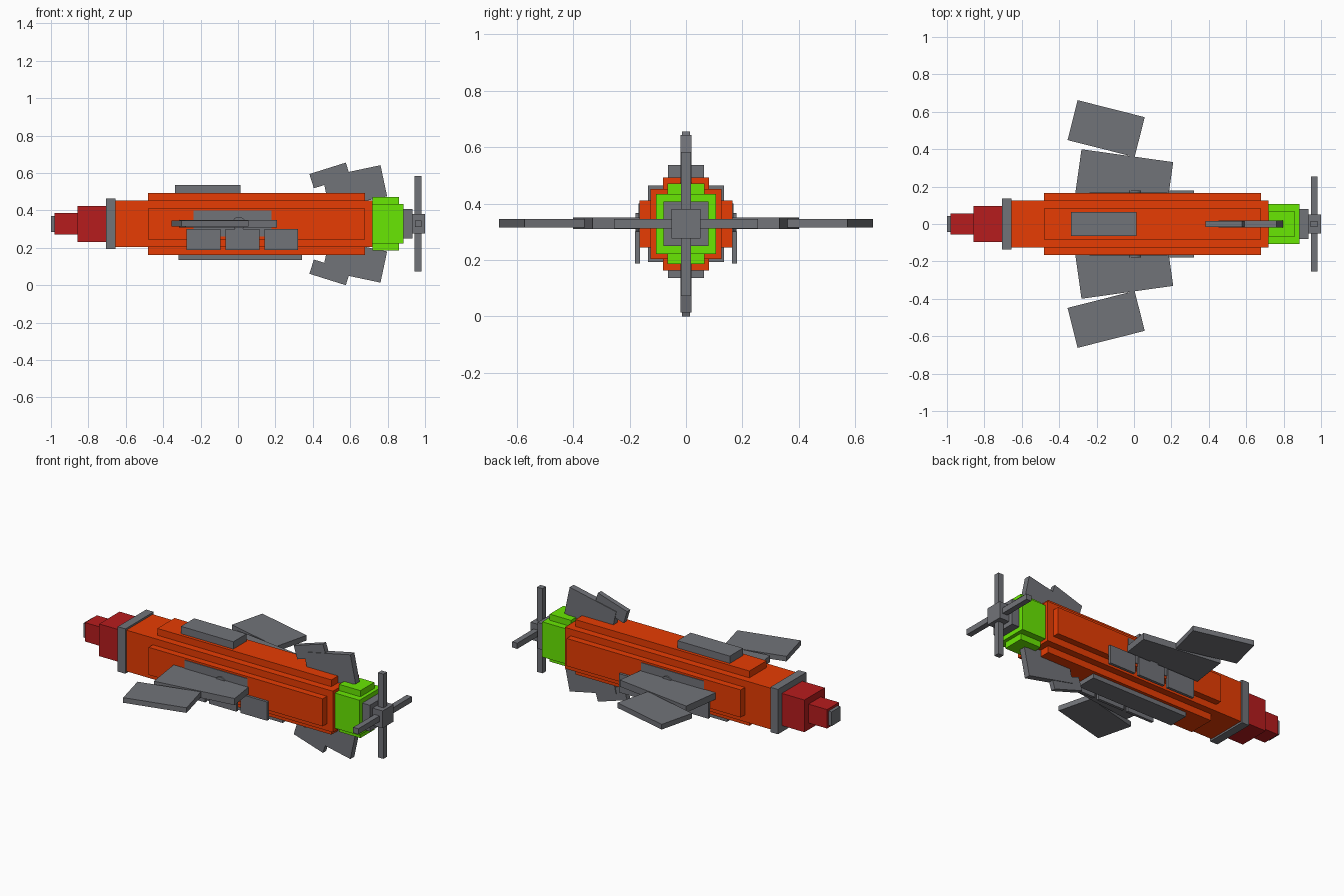
import bpy
import bmesh
from math import radians
from mathutils import Euler

cube = bpy.data.objects.get("Cube")
if cube:
    bpy.data.objects.remove(cube, do_unlink=True)

CZ = 0.328  # height of the long axis


def material(name, rgb):
    m = bpy.data.materials.new(name)
    m.use_nodes = True
    m.diffuse_color = (*rgb, 1)
    m.node_tree.nodes["Principled BSDF"].inputs["Base Color"].default_value = (*rgb, 1)
    return m


ORANGE = material("orange", (0.8, 0.045, 0.001))
GREEN = material("green", (0.14, 0.8, 0.001))
RED = material("red", (0.47, 0.0115, 0.0125))
GREY = material("grey", (0.167, 0.172, 0.19))


def add_object(name, mat, bm, center, rot):
    mesh = bpy.data.meshes.new(name)
    bm.to_mesh(mesh)
    bm.free()
    mesh.materials.append(mat)
    ob = bpy.data.objects.new(name, mesh)
    ob.location = center
    ob.rotation_euler = Euler([radians(a) for a in rot])
    bpy.context.collection.objects.link(ob)


def box(name, mat, center, size, rot=(0, 0, 0)):
    """Box of the given full size, turned by rot degrees."""
    bm = bmesh.new()
    bmesh.ops.create_cube(bm, size=1)
    bmesh.ops.scale(bm, vec=size, verts=bm.verts)
    add_object(name, mat, bm, center, rot)


def disc(name, mat, center, radius, depth):
    """Short cylinder lying along y."""
    bm = bmesh.new()
    bmesh.ops.create_cone(bm, cap_ends=True, segments=16, radius1=radius, radius2=radius, depth=depth)
    add_object(name, mat, bm, center, (90, 0, 0))


def span(name, mat, x, y, z):
    """Box between (low, high) pairs."""
    pairs = (x, y, z)
    box(name, mat, [(a + b) / 2 for a, b in pairs], [b - a for a, b in pairs])


def axial(name, mat, x0, x1, half_y, half_z):
    """Box centred on the long axis."""
    span(name, mat, (x0, x1), (-half_y, half_y), (CZ - half_z, CZ + half_z))


# Body and its raised strips
axial("body", ORANGE, -0.66, 0.72, 0.125, 0.124)
axial("top_and_bottom_strip", ORANGE, -0.48, 0.68, 0.082, 0.165)
axial("side_strips", ORANGE, -0.48, 0.68, 0.165, 0.083)

# Nose
axial("nose_collar", GREY, -0.707, -0.656, 0.135, 0.135)
axial("nose_base", RED, -0.857, -0.707, 0.097, 0.097)
axial("nose_front", RED, -0.98, -0.857, 0.057, 0.057)
axial("nose_tip", GREY, -1.0, -0.98, 0.043, 0.043)

# Tail
axial("tail_block", GREEN, 0.72, 0.884, 0.106, 0.106)
axial("tail_ridge", GREEN, 0.72, 0.862, 0.066, 0.143)
axial("tail_cap", GREY, 0.884, 0.934, 0.079, 0.079)

# Propeller
axial("propeller_hub", GREY, 0.934, 1.0, 0.052, 0.052)
axial("propeller_vertical_blades", GREY, 0.945, 0.981, 0.017, 0.255)
axial("propeller_horizontal_blades", GREY, 0.946, 0.98, 0.255, 0.017)

# Plates on the back and belly
span("top_plate", GREY, (-0.336, 0.013), (-0.063, 0.063), (0.48, 0.537))
span("bottom_plate", GREY, (-0.317, 0.342), (-0.063, 0.063), (0.136, 0.18))

# Wings, their roots and pivots, and the row of side panels
for side, s in (("left", 1), ("right", -1)):
    def across(a, b):
        return tuple(sorted((a * s, b * s)))

    box(f"{side}_inner_wing", GREY, (-0.054, 0.234 * s, CZ + 0.002), (0.495, 0.265, 0.04), (0, 0, -8 * s))
    box(f"{side}_outer_wing", GREY, (-0.149, 0.51 * s, CZ + 0.002), (0.37, 0.22, 0.031), (0, 0, -14.2 * s))
    span(f"{side}_wing_root", GREY, (-0.237, 0.18), across(0.15, 0.169), (0.262, 0.4))
    disc(f"{side}_wing_pivot", GREY, (0.005, 0.165 * s, CZ + 0.002), 0.036, 0.026)
    for i, (x0, x1) in enumerate(((-0.275, -0.093), (-0.067, 0.115), (0.142, 0.32))):
        span(f"{side}_panel_{i + 1}", GREY, (x0, x1), across(0.163, 0.18), (0.188, 0.301))

# Tail fins above and below
for place, s in (("upper", 1), ("lower", -1)):
    box(f"{place}_fin", GREY, (0.625, 0, CZ + 0.198 * s), (0.316, 0.038, 0.17), (0, -12 * s, 0))
    box(f"{place}_fin_tip", GREY, (0.491, 0, CZ + 0.259 * s), (0.204, 0.03, 0.08), (0, -17.4 * s, 0))
